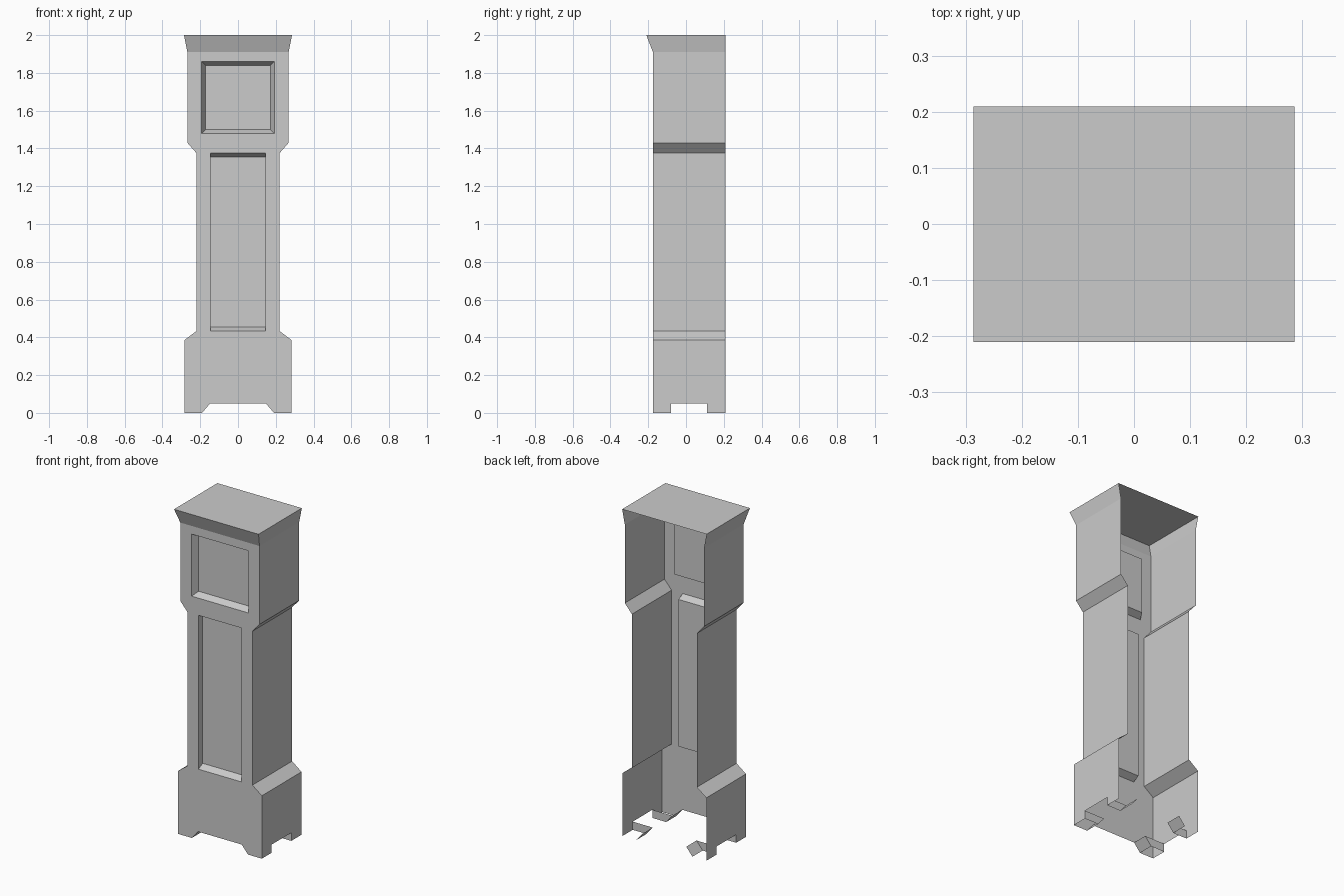
import bpy, bmesh

if "Cube" in bpy.data.objects:
    bpy.data.objects.remove(bpy.data.objects["Cube"])

GREY = (0.6, 0.6, 0.6, 1)
grey = bpy.data.materials.new("plain grey")
grey.use_nodes = True
grey.diffuse_color = GREY
grey.node_tree.nodes["Principled BSDF"].inputs["Base Color"].default_value = GREY

FRONT, BACK = -0.175, 0.209
FOOT_FRONT, FOOT_BACK, FOOT_H = -0.08, 0.11, 0.05
NOTCH_LOW, NOTCH_HIGH = 0.19, 0.148
BASE, WAIST, HOOD, CROWN = 0.284, 0.22, 0.268, 0.286
Z_BASE, Z_WAIST, Z_NECK, Z_HOOD, Z_CROWN, Z_TOP = 0.385, 0.433, 1.375, 1.43, 1.91, 2.0


def make(name, faces, mirror=False):
    """Sheet object from polygons, optionally mirrored to the other side."""
    bm = bmesh.new()
    for pts in faces:
        bm.faces.new([bm.verts.new(p) for p in pts])
        if mirror:
            bm.faces.new([bm.verts.new((-x, y, z)) for x, y, z in reversed(pts)])
    bmesh.ops.remove_doubles(bm, verts=bm.verts, dist=1e-5)
    mesh = bpy.data.meshes.new(name)
    bm.to_mesh(mesh)
    bm.free()
    mesh.materials.append(grey)
    obj = bpy.data.objects.new(name, mesh)
    bpy.context.collection.objects.link(obj)
    return obj


def front(*xz):
    return [(x, FRONT, z) for x, z in xz]


def recess(name, w, z0, z1, slope_x, slope_z, depth):
    """Sunken panel with reveals around it."""
    y = FRONT + depth
    outer = front((-w, z0), (w, z0), (w, z1), (-w, z1))
    a, b, c = w - slope_x, z0 + slope_z, z1 - slope_z
    inner = [(-a, y, b), (a, y, b), (a, y, c), (-a, y, c)]
    sides = [[outer[i], outer[(i + 1) % 4], inner[(i + 1) % 4], inner[i]] for i in range(4)]
    make(name, [inner] + sides)


# Front of the plinth with its cut-out between the feet
right_half = [(NOTCH_HIGH, FOOT_H), (NOTCH_LOW, 0), (BASE, 0), (BASE, Z_BASE), (WAIST, Z_WAIST)]
make("plinth_front", [front(*right_half, *[(-x, z) for x, z in reversed(right_half)])])

# Front of the waist and hood around the two openings
DOOR, DIAL = 0.145, 0.192
DIAL_LOW, DIAL_HIGH = 1.48, 1.86
make("waist_stiles", [front((DOOR, Z_WAIST), (WAIST, Z_WAIST), (WAIST, Z_NECK), (DOOR, Z_NECK))], True)
make("neck_front", [front((-WAIST, Z_NECK), (WAIST, Z_NECK), (HOOD, Z_HOOD), (-HOOD, Z_HOOD))])
make("hood_stiles", [front((DIAL, Z_HOOD), (HOOD, Z_HOOD), (HOOD, Z_CROWN), (DIAL, Z_CROWN))], True)
for name, lo, hi in (("hood_lower_rail", Z_HOOD, DIAL_LOW), ("hood_upper_rail", DIAL_HIGH, Z_CROWN)):
    make(name, [front((-DIAL, lo), (DIAL, lo), (DIAL, hi), (-DIAL, hi))])

recess("waist_panel", DOOR, Z_WAIST, Z_NECK, 0, 0.021, 0.04)
recess("dial_panel", DIAL, DIAL_LOW, DIAL_HIGH, 0.02, 0.02, 0.04)

# Side walls: plinth with a square cut-out, then bands up to the crown
plinth_yz = [(FRONT, 0), (FOOT_FRONT, 0), (FOOT_FRONT, FOOT_H), (FOOT_BACK, FOOT_H),
             (FOOT_BACK, 0), (BACK, 0), (BACK, Z_BASE), (FRONT, Z_BASE)]
walls = [[(BASE, y, z) for y, z in plinth_yz]]
levels = [(BASE, Z_BASE), (WAIST, Z_WAIST), (WAIST, Z_NECK), (HOOD, Z_HOOD), (HOOD, Z_CROWN)]
for (xa, za), (xb, zb) in zip(levels, levels[1:]):
    walls.append([(xa, FRONT, za), (xa, BACK, za), (xb, BACK, zb), (xb, FRONT, zb)])
make("side_walls", walls, True)

# Flared crown and lid
LIP = -0.21
make("crown_front", [[(-HOOD, FRONT, Z_CROWN), (HOOD, FRONT, Z_CROWN), (CROWN, LIP, Z_TOP), (-CROWN, LIP, Z_TOP)]])
make("crown_sides", [[(HOOD, FRONT, Z_CROWN), (HOOD, BACK, Z_CROWN), (CROWN, BACK, Z_TOP), (CROWN, LIP, Z_TOP)]], True)
make("crown_lid", [[(-CROWN, LIP, Z_TOP), (CROWN, LIP, Z_TOP), (CROWN, BACK, Z_TOP), (-CROWN, BACK, Z_TOP)]])

# Inner faces of the four hollow feet
for name, y0, y1, inner in (("front_feet", FRONT, FOOT_FRONT, FOOT_FRONT), ("back_feet", FOOT_BACK, BACK, FOOT_BACK)):
    slant = [(NOTCH_LOW, y1, 0), (NOTCH_LOW, y0, 0), (NOTCH_HIGH, y0, FOOT_H), (NOTCH_HIGH, y1, FOOT_H)]
    cheek = [(BASE, inner, 0), (NOTCH_LOW, inner, 0), (NOTCH_HIGH, inner, FOOT_H), (BASE, inner, FOOT_H)]
    make(name, [slant, cheek], True)
